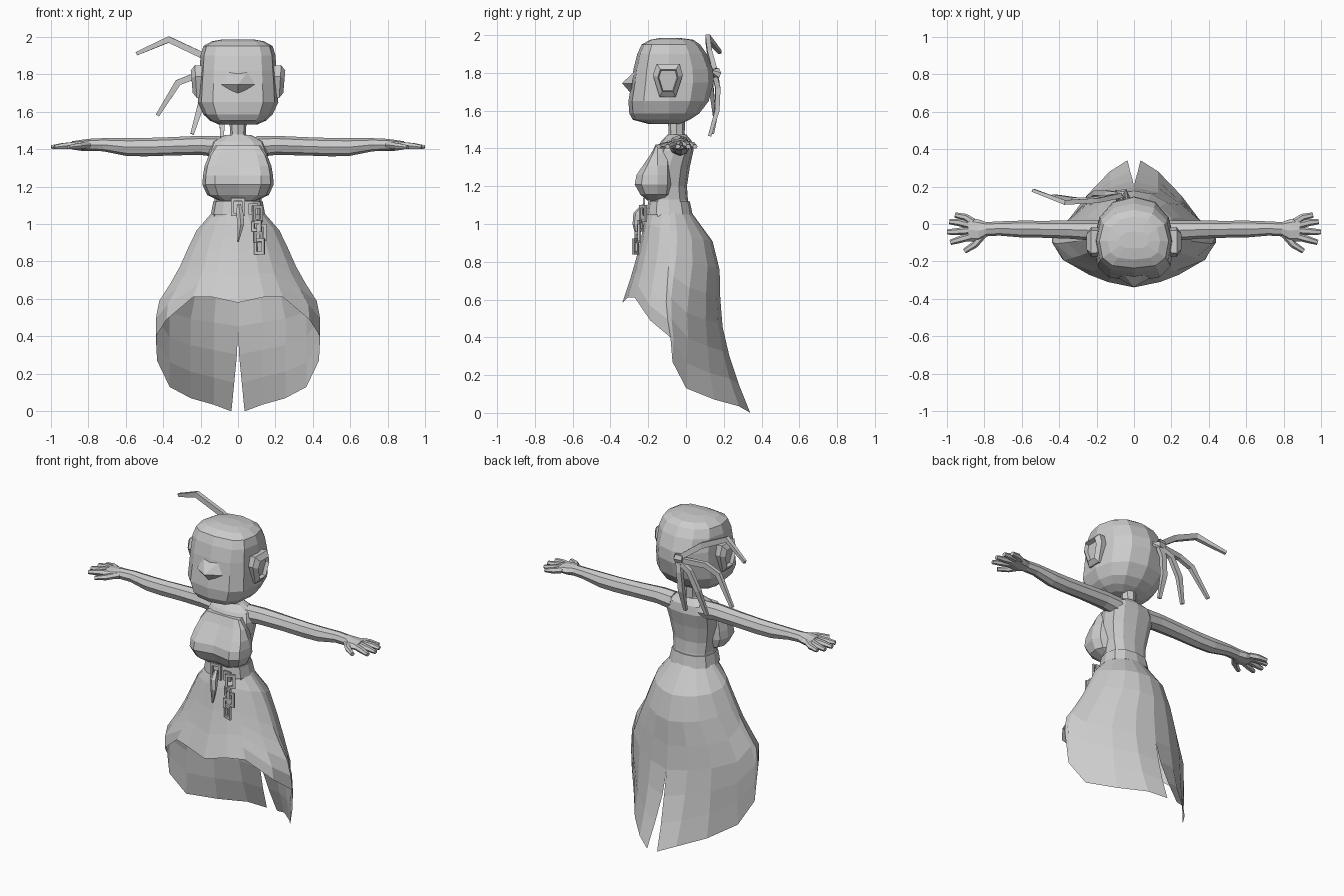
import bpy, bmesh, math
from mathutils import Vector, Matrix

if "Cube" in bpy.data.objects:
    bpy.data.objects.remove(bpy.data.objects["Cube"])

grey = bpy.data.materials.new("plain grey")
grey.diffuse_color = (0.6, 0.6, 0.6, 1)
grey.use_nodes = True
grey.node_tree.nodes["Principled BSDF"].inputs["Base Color"].default_value = grey.diffuse_color


def finish(name, bm, fix=True):
    if fix:
        bmesh.ops.recalc_face_normals(bm, faces=bm.faces[:])
    me = bpy.data.meshes.new(name)
    bm.to_mesh(me)
    bm.free()
    me.materials.append(grey)
    ob = bpy.data.objects.new(name, me)
    bpy.context.collection.objects.link(ob)
    return ob


def loft(bm, rings, caps=True):
    """Skin a series of equal closed rings."""
    vs = [[bm.verts.new(p) for p in r] for r in rings]
    n = len(vs[0])
    for a, b in zip(vs, vs[1:]):
        for i in range(n):
            bm.faces.new((a[i], a[(i + 1) % n], b[(i + 1) % n], b[i]))
    if caps:
        bm.faces.new(vs[0])
        bm.faces.new(vs[-1])


def spow(v, p):
    return math.copysign(abs(v) ** p, v)


def body_ring(z, hx, yf, yb, n=12, p=0.8, pb=None, yc=None, dent=0, tilt=0):
    """Horizontal ring from yf to yb; pb squares the back half, dent pulls in the front middle."""
    yc = (yf + yb) / 2 if yc is None else yc
    ring = []
    for i in range(n):
        t = 2 * math.pi * i / n
        front = math.cos(t) > 0
        q = p if front or pb is None else pb
        y = yc + ((yf - yc) if front else (yc - yb)) * spow(math.cos(t), q)
        ring.append((hx * spow(math.sin(t), q), y + (dent if i == 0 else 0), z + tilt * (y - yc)))
    return ring


def tube(bm, path, sizes, n=4):
    """Tapered strip along a path; sizes are (width, thickness) half extents."""
    path = [Vector(p) for p in path]
    rings = []
    for i, p in enumerate(path):
        d = (path[min(i + 1, len(path) - 1)] - path[max(i - 1, 0)]).normalized()
        side = d.cross(Vector((0, 1, 0)) if abs(d.y) < 0.8 else Vector((0, 0, 1))).normalized()
        up = side.cross(d)
        w, h = sizes[i]
        rings.append([p + side * w * math.cos(t) + up * h * math.sin(t)
                      for t in (2 * math.pi * (k + 0.5) / n for k in range(n))])
    loft(bm, rings)


def lerp_table(tab, z):
    """Interpolate rows that run from high z to low z."""
    for a, b in zip(tab, tab[1:]):
        if z >= b[0]:
            f = (a[0] - z) / (a[0] - b[0])
            return [u + (v - u) * f for u, v in zip(a, b)]
    return tab[-1]


# head: broad flat face, rounder skull, wedge nose
bm = bmesh.new()
loft(bm, [body_ring(*r, p=0.68, pb=0.9, yc=-.09) for r in (
    (1.53, .10, -.20, -.03), (1.552, .15, -.282, .02), (1.585, .185, -.30, .07),
    (1.65, .215, -.305, .12), (1.75, .21, -.288, .147), (1.82, .205, -.278, .143),
    (1.90, .20, -.258, .11), (1.95, .185, -.235, .075), (1.975, .14, -.19, .04),
    (1.986, .08, -.13, -.04))])
finish("head", bm)
bm = bmesh.new()
nose = [bm.verts.new(p) for p in ((-.09, -.285, 1.745), (.09, -.285, 1.745), (0, -.29, 1.69),
                                  (0, -.338, 1.745), (.05, -.272, 1.81), (-.05, -.272, 1.81))]
for f in ((0, 2, 3), (2, 1, 3), (1, 4, 3), (4, 5, 3), (5, 0, 3), (0, 5, 4, 1, 2)):
    bm.faces.new([nose[i] for i in f])
finish("nose", bm)

# ears: six-sided plates with a sunken middle
for s, side in ((1, "left"), (-1, "right")):
    bm = bmesh.new()
    shape = ((-.045, -.085), (.04, -.085), (.078, .03), (.062, .09), (-.06, .09), (-.08, .03))
    loft(bm, [[(s * (x + .06 * b), -.095 + a * k, 1.758 + b * k) for a, b in shape]
              for x, k in ((.17, .95), (.225, 1), (.247, .68), (.225, .6))])
    finish(side + "_ear", bm)

# neck
bm = bmesh.new()
loft(bm, [body_ring(z, r, -.05 - r, -.05 + r, 8, 1)
          for z, r in ((1.44, .06), (1.48, .043), (1.56, .045))])
finish("neck", bm)

# torso and waistband
bm = bmesh.new()
loft(bm, [body_ring(*r) for r in (
    (1.04, .14, -.20, .03), (1.13, .125, -.19, .01), (1.2, .132, -.20, .005),
    (1.3, .15, -.20, .02), (1.39, .16, -.16, .04), (1.44, .14, -.13, .03),
    (1.475, .07, -.095, .0))])
finish("torso", bm)
bm = bmesh.new()
loft(bm, [body_ring(*r) for r in ((1.05, .145, -.21, .035), (1.12, .132, -.20, .02))])
finish("waistband", bm)

# chest, one mass with a shallow middle crease
bm = bmesh.new()
loft(bm, [body_ring(*r, p=.62, pb=.8, yc=-.15, dent=d) for r, d in (
    ((1.125, .10, -.21, -.10), .015), ((1.155, .165, -.25, -.07), .03),
    ((1.21, .19, -.283, -.06), .035), ((1.26, .187, -.272, -.06), .03),
    ((1.31, .178, -.235, -.06), .02), ((1.37, .155, -.19, -.06), .01),
    ((1.42, .12, -.16, -.06), 0))])
finish("chest", bm)

# arms and hands, mirrored
arm_rows = ((.10, -.035, 1.412, .057, .057), (.2, -.035, 1.42, .055, .051),
            (.35, -.03, 1.415, .048, .049), (.5, -.028, 1.41, .045, .049),
            (.6, -.027, 1.411, .045, .047), (.72, -.024, 1.423, .038, .035),
            (.79, -.028, 1.423, .038, .032), (.83, -.035, 1.42, .06, .03),
            (.885, -.03, 1.42, .064, .022))
fingers = (((.86, .01), (.90, .036), (.955, .048)), ((.87, -.008), (.935, .008), (.985, .012)),
           ((.875, -.035), (.94, -.04), (.997, -.043)), ((.865, -.065), (.93, -.083), (.98, -.098)),
           ((.80, -.05), (.85, -.11), (.905, -.145)))
for s, side in ((1, "left"), (-1, "right")):
    bm = bmesh.new()
    loft(bm, [[(s * x, y + ry * math.cos(t), z + rz * math.sin(t))
               for t in (math.pi * k / 4 for k in range(8))] for x, y, z, ry, rz in arm_rows])
    finish(side + "_arm", bm)
    bm = bmesh.new()
    for f in fingers:
        tube(bm, [(s * x, y, 1.422 - .006 * i) for i, (x, y) in enumerate(f)],
             ((.019, .021), (.018, .019), (.012, .014)), 6)
    finish(side + "_fingers", bm)

# skirt: open shell, raised front hem, trailing split back
# rows: height, half width, front depth, back depth, widest point, back roundness
skirt = ((1.06, .14, -.205, .03, -.08, 1), (.99, .21, -.225, .09, -.08, 1),
         (.87, .268, -.25, .165, -.08, 1.2), (.74, .325, -.285, .18, -.09, 1.4),
         (.56, .44, -.345, .182, -.10, 1.7), (.40, .44, -.345, .2, -.075, 2),
         (.2, .44, -.345, .26, -.08, 2.5), (0, .44, -.345, .34, -.09, 2.6))
hem = ((0, .58), (20, .61), (36, .61), (60, .49), (86, .40), (101, .27),
       (124, .13), (145, .07), (163, .035), (180, 0))
bm = bmesh.new()
grid = {}
for s in (1, -1):
    for c, (deg, low) in enumerate(hem):
        t = math.radians(deg)
        for r in range(8):
            z = 1.06 + (low - 1.06) * r / 7
            _, hx, yf, yb, yc, pw = lerp_table(skirt, z)
            x = hx * math.sin(t)
            if deg == 180:
                x = .035 * max(0, .36 - z) / .36
            d = abs(math.cos(t))
            y = yc + (yb - yc) * d ** pw if deg > 90 else yc + (yf - yc) * d ** 1.35
            grid[s, c, r] = bm.verts.new((s * x, y, z))
    for c in range(len(hem) - 1):
        for r in range(7):
            q = [grid[s, c, r], grid[s, c, r + 1], grid[s, c + 1, r + 1], grid[s, c + 1, r]]
            bm.faces.new(q if s == 1 else q[::-1])
bmesh.ops.remove_doubles(bm, verts=bm.verts[:], dist=.0005)
finish("skirt", bm, False)

# hair knot and loose strands at the back
bm = bmesh.new()
tube(bm, ((-.03, .12, 1.80), (-.055, .165, 1.80), (-.09, .16, 1.80)),
     ((.02, .02), (.03, .025), (.025, .02)), 6)
finish("hair_knot", bm)
bm = bmesh.new()
for path in (((-.06, .155, 1.80), (-.2, .125, 1.905), (-.37, .115, 1.985), (-.54, .18, 1.91)),
             ((-.06, .155, 1.79), (-.23, .13, 1.79), (-.32, .13, 1.755), (-.43, .15, 1.58)),
             ((-.06, .155, 1.78), (-.14, .165, 1.74), (-.2, .165, 1.63), (-.245, .14, 1.48)),
             ((-.06, .155, 1.78), (-.075, .17, 1.72), (-.085, .165, 1.6), (-.085, .125, 1.465))):
    tube(bm, path, ((.022, .018), (.024, .018), (.024, .018), (.014, .012)))
finish("hair_strands", bm)


def link(bm, x, y, z, w, h, turn):
    """Square open chain link."""
    m = Matrix.Translation((x, y, z)) @ Matrix.Rotation(math.radians(turn), 4, 'Z')
    b, e = .008, .006
    prof = ((w, h, -e), (w, h, e), (w - 2 * b, h - 2 * b, e), (w - 2 * b, h - 2 * b, -e))
    rings = [[m @ Vector((sx * a, d, sz * c)) for a, c, d in prof]
             for sx, sz in ((1, 1), (-1, 1), (-1, -1), (1, -1))]
    loft(bm, rings + rings[:1], False)
    bmesh.ops.remove_doubles(bm, verts=bm.verts[:], dist=.0001)


# buckle, hanging charm and chain at the front
bm = bmesh.new()
link(bm, 0, -.222, 1.09, .038, .048, 0)
finish("belt_buckle", bm)
bm = bmesh.new()
tube(bm, ((.005, -.225, 1.10), (.01, -.255, 1.05), (.015, -.265, 1.0), (.0, -.255, .905)),
     ((.012, .01), (.022, .025), (.02, .018), (.005, .005)), 6)
finish("hanging_charm", bm)
bm = bmesh.new()
for i, (x, z, w, h) in enumerate(((.08, 1.08, .024, .03), (.105, 1.055, .03, .045),
                                  (.10, .99, .028, .03), (.125, .955, .026, .045),
                                  (.105, .93, .026, .03), (.115, .88, .03, .042))):
    link(bm, x, -.222 - .045 * (1.08 - z) / .2, z, w, h, (0, 30, -25)[i % 3])
finish("hanging_chain", bm)
